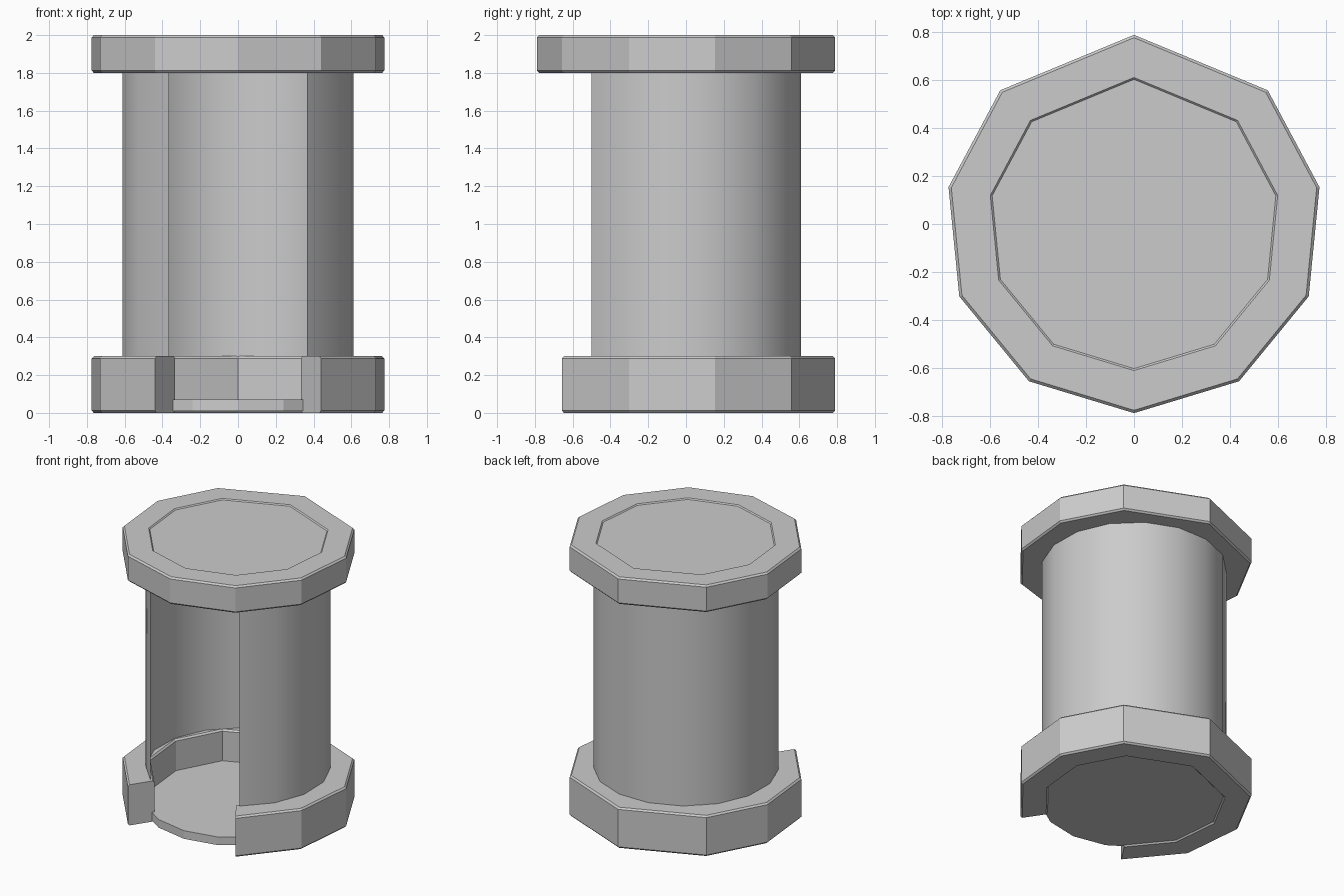
import bpy, bmesh
from math import sin, cos, radians

if "Cube" in bpy.data.objects:
    bpy.data.objects.remove(bpy.data.objects["Cube"])

# Uneven ten-sided outline: angles measured from +y (the back)
HALF = [45, 78.75, 112.5, 146.25]
OPEN = [-a for a in reversed(HALF)] + [0] + HALF
CLOSED = OPEN + [180]


def point(radius, angle, z):
    a = radians(angle)
    return (radius * sin(a), radius * cos(a), z)


def sweep(name, profile, angles, loop=False, closed_profile=True, smooth=False):
    """Carry an (r, z) profile around the z axis through the given angles."""
    bm = bmesh.new()
    rows = [[bm.verts.new(point(r, a, z)) for r, z in profile] for a in angles]
    n = len(profile)
    for i in range(len(rows) if loop else len(rows) - 1):
        p, q = rows[i], rows[(i + 1) % len(rows)]
        for j in range(n if closed_profile else n - 1):
            k = (j + 1) % n
            bm.faces.new((p[j], p[k], q[k], q[j]))
    if closed_profile and not loop:
        bm.faces.new(rows[0])
        bm.faces.new(rows[-1])
    bmesh.ops.recalc_face_normals(bm, faces=bm.faces)
    mesh = bpy.data.meshes.new(name)
    bm.to_mesh(mesh)
    bm.free()
    for f in mesh.polygons:
        f.use_smooth = smooth
    obj = bpy.data.objects.new(name, mesh)
    bpy.context.collection.objects.link(obj)
    return obj


def band(z0, z1, r0=0.6, r1=0.79, b=0.012):
    """Rectangular ring section with chamfered corners."""
    return [(r0 + b, z0), (r1 - b, z0), (r1, z0 + b), (r1, z1 - b),
            (r1 - b, z1), (r0 + b, z1), (r0, z1 - b), (r0, z0 + b)]


def disc(name, z0, z1):
    bpy.ops.mesh.primitive_cylinder_add(vertices=16, radius=0.63, depth=z1 - z0,
                                        location=(0, 0, (z0 + z1) / 2))
    bpy.context.object.name = name


# Collars: full at the top, open at the front of the base
sweep("top_collar", band(1.8, 2.0), CLOSED, loop=True)
sweep("base_collar", band(0.0, 0.3), OPEN)

# Floor and ceiling plates, slightly recessed in the collars
disc("floor_plate", 0.01, 0.07)
disc("ceiling_plate", 1.93, 1.992)

# Thin curved wall with the front opening
wall_angles = [-144 + 288 * i / 13 for i in range(14)]
sweep("curved_wall", [(0.62, 0.25), (0.62, 1.94)], wall_angles,
      closed_profile=False, smooth=True)
